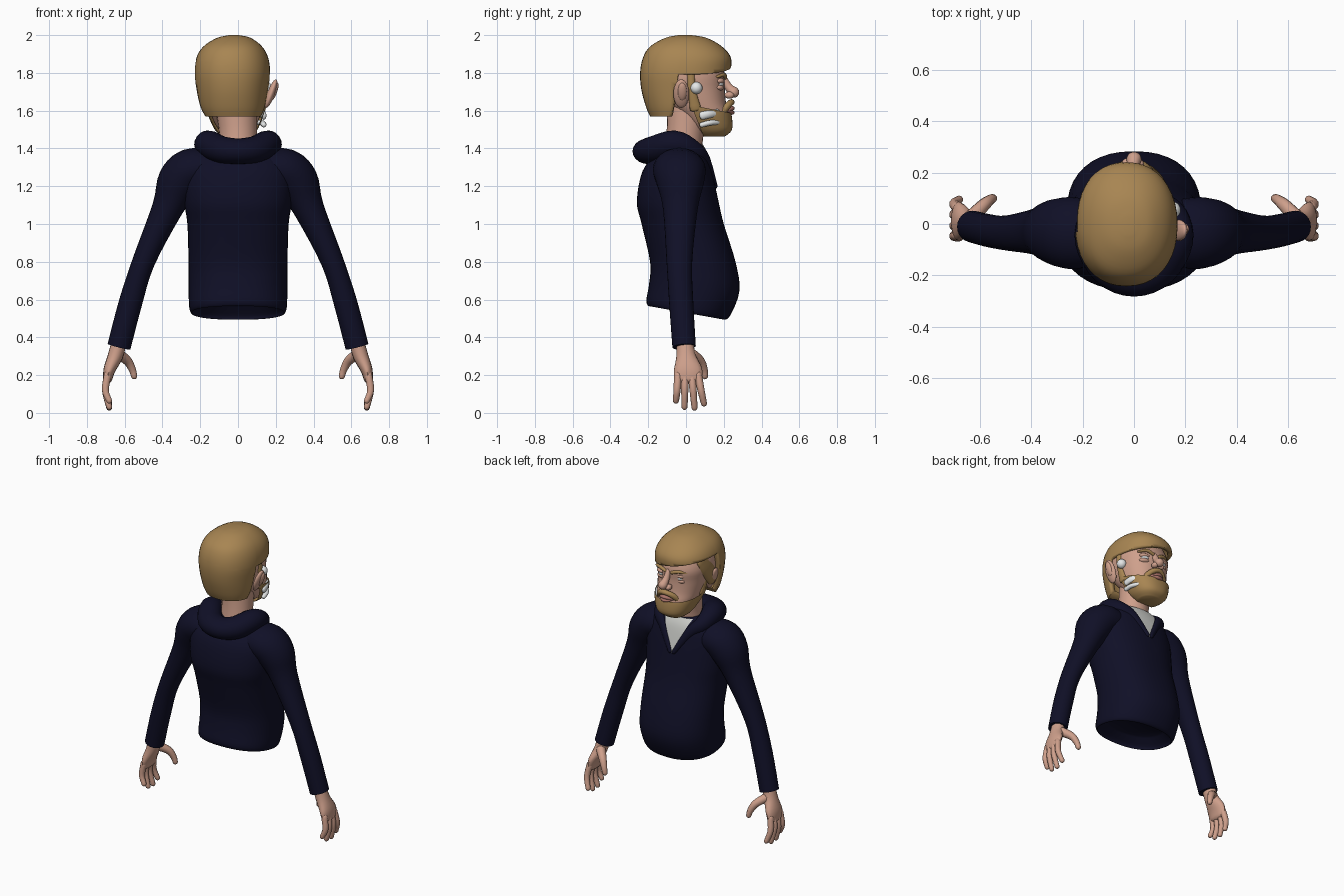
import bpy, bmesh, math
from mathutils import Vector, Matrix

cube = bpy.data.objects.get("Cube")
if cube:
    bpy.data.objects.remove(cube, do_unlink=True)


def material(name, rgb):
    m = bpy.data.materials.new(name)
    m.use_nodes = True
    m.diffuse_color = (*rgb, 1)
    m.node_tree.nodes["Principled BSDF"].inputs["Base Color"].default_value = (*rgb, 1)
    return m


NAVY = material("navy cloth", (0.005, 0.005, 0.02))
SKIN = material("skin", (0.62, 0.35, 0.26))
HAIR = material("sandy hair", (0.39, 0.235, 0.085))
WHITE = material("white", (0.8, 0.82, 0.82))
SHIRT = material("shirt grey", (0.62, 0.63, 0.6))
LIPS = material("lips", (0.4, 0.17, 0.14))


def spline(pts, k):
    """Catmull-Rom interpolation of tuples of any length."""
    out = []
    for i in range(len(pts) - 1):
        a, b, c, d = pts[max(i - 1, 0)], pts[i], pts[i + 1], pts[min(i + 2, len(pts) - 1)]
        for j in range(k):
            t = j / k
            out.append(tuple(q + t * (r - p) / 2 + t * t * (p - 2.5 * q + 2 * r - s / 2)
                             + t ** 3 * (1.5 * (q - r) + (s - p) / 2)
                             for p, q, r, s in zip(a, b, c, d)))
    return out + [pts[-1]]


def skin_rings(rings):
    bm = bmesh.new()
    loops = [[bm.verts.new(p) for p in ring] for ring in rings]
    n = len(loops[0])
    for a, b in zip(loops, loops[1:]):
        for i in range(n):
            bm.faces.new((a[i], a[(i + 1) % n], b[(i + 1) % n], b[i]))
    bm.faces.new(loops[0])
    bm.faces.new(loops[-1])
    bmesh.ops.recalc_face_normals(bm, faces=bm.faces)
    return bm


def finish(name, bm, *mats, angle=50):
    me = bpy.data.meshes.new(name)
    bm.to_mesh(me)
    bm.free()
    ob = bpy.data.objects.new(name, me)
    bpy.context.scene.collection.objects.link(ob)
    for m in mats:
        me.materials.append(m)
    bpy.ops.object.select_all(action="DESELECT")
    bpy.context.view_layer.objects.active = ob
    ob.select_set(True)
    bpy.ops.object.shade_smooth_by_angle(angle=math.radians(angle))
    return ob


def loft(rows, n=40, k=4, power=2.3):
    """Horizontal rounded rings: z, centre x, half width, back y, front y, tilt."""
    rings = []
    for z, cx, hw, yb, yf, tilt in spline(rows, k):
        ring = []
        for i in range(n):
            a = 2 * math.pi * i / n
            c, s = (math.copysign(abs(f) ** (2 / power), f) for f in (math.cos(a), math.sin(a)))
            y = (yb + yf) / 2 + s * (yf - yb) / 2
            ring.append((cx + c * hw, y, z - tilt * y))
        rings.append(ring)
    return skin_rings(rings)


def tube(name, pts, mat, ref=(0, 1, 0), n=14, k=4, rounded=True):
    """Sweep along x, y, z with one radius along ref and one across it."""
    path = spline(pts, k)
    centres = [Vector(p[:3]) for p in path]
    rings = []

    def ring(c, t, ru, rv):
        u = Vector(ref) - t * t.dot(Vector(ref))
        u.normalize()
        v = t.cross(u)
        rings.append([c + u * ru * math.cos(2 * math.pi * i / n)
                      + v * rv * math.sin(2 * math.pi * i / n) for i in range(n)])

    last = len(path) - 1
    for i, p in enumerate(path):
        t = (centres[min(i + 1, last)] - centres[max(i - 1, 0)]).normalized()
        steps = [0]
        if rounded and i == 0:
            steps = [-.95, -.8, -.5, 0]
        elif rounded and i == last:
            steps = [0, .5, .8, .95]
        for a in steps:
            f = math.sqrt(1 - a * a)
            ring(centres[i] + t * a * min(p[3], p[4]), t, p[3] * f, p[4] * f)
    return finish(name, skin_rings(rings), mat)


def ball(name, loc, size, mat, tilt=0):
    bm = bmesh.new()
    bmesh.ops.create_uvsphere(bm, u_segments=20, v_segments=12, radius=1)
    bm.transform(Matrix.Translation(loc) @ Matrix.Rotation(tilt, 4, "Y") @ Matrix.Diagonal((*size, 1)))
    return finish(name, bm, mat)


def cut(bm, point, normal, keep=True, faces=None):
    """Slice along a plane; drop the side the normal points to unless keep."""
    fs = list(faces or bm.faces)
    geom = fs + list({e for f in fs for e in f.edges}) + list({v for f in fs for v in f.verts})
    bmesh.ops.bisect_plane(bm, geom=geom, plane_co=point, plane_no=normal, clear_outer=not keep)


# Sweater body with recessed hem and a V of shirt
bm = loft([(.60, 0, .18, -.13, .16, .18), (.55, 0, .235, -.19, .2, .18), (.53, 0, .245, -.2, .205, .18),
           (.56, 0, .258, -.21, .235, .18), (.67, 0, .262, -.195, .283, .08), (.8, 0, .262, -.19, .262, 0),
           (1.0, 0, .268, -.235, .2, 0), (1.12, 0, .285, -.26, .172, 0), (1.28, 0, .285, -.23, .138, 0),
           (1.37, 0, .23, -.16, .115, 0), (1.42, 0, .15, -.1, .09, 0)])
for s in (1, -1):
    front = [f for f in bm.faces if f.calc_center_median().y > 0 and f.calc_center_median().z > 1.1]
    cut(bm, (0, 0, 1.19), (s, 0, -.45), faces=front)
for f in bm.faces:
    c = f.calc_center_median()
    f.material_index = int(c.y > .03 and abs(c.x) < (c.z - 1.19) * .45)
finish("sweater_body", bm, NAVY, SHIRT)

# Hood rolled around the neck
side = [(.16, -.06, 1.425, .07, .072), (.155, .04, 1.385, .055, .05),
        (.1, .1, 1.335, .035, .028), (.015, .155, 1.2, .014, .012)]
rear = [(.095, -.165, 1.395, .072, .08), (0, -.2, 1.385, .068, .083)]
half = [(-p[0], *p[1:]) for p in side[::-1] + rear[:1]]
tube("hood", half + rear[::-1] + side, NAVY, ref=(0, 0, 1), n=20)

# Arms and hands
for s, word in ((1, "left"), (-1, "right")):
    def arm(part, pts, mat, **kw):
        tube(f"{word}_{part}", [(s * p[0], *p[1:]) for p in pts], mat, **kw)

    arm("sleeve", [(.15, -.04, 1.29, .13, .1), (.25, -.035, 1.285, .14, .115), (.315, -.03, 1.215, .125, .115),
                   (.375, -.03, 1.08, .092, .082), (.5, -.035, .8, .068, .06), (.57, -.025, .58, .064, .062),
                   (.63, -.01, .35, .062, .062)], NAVY, n=24, rounded=False)
    arm("palm", [(.63, -.005, .37, .045, .04), (.65, 0, .3, .052, .04), (.68, .01, .23, .075, .032),
                 (.69, .012, .18, .072, .024)], SKIN, n=16)
    for name, top, tip, end in (("little", -.042, -.053, .065), ("ring", -.005, -.008, .032),
                                ("middle", .03, .045, .028), ("index", .064, .095, .05)):
        arm(name + "_finger", [(.69, top, .2, .021, .021), (.702, (top + tip) / 2, .12, .019, .019),
                               (.682, tip, end, .016, .016)], SKIN, n=10)
    arm("thumb", [(.63, .03, .31, .03, .03), (.585, .075, .275, .025, .025),
                  (.56, .095, .23, .02, .02), (.55, .1, .195, .017, .017)], SKIN, n=10)

# Neck and head
tube("neck", [(0, -.02, 1.34, .1, .105), (0, -.005, 1.48, .098, .1), (-.01, .01, 1.62, .11, .11)], SKIN, n=24)
jaw = [(1.475, -.01, .06, .08, .19, 0), (1.51, -.01, .1, .03, .228, 0), (1.58, -.012, .132, -.04, .228, 0),
       (1.64, -.015, .15, -.1, .212, 0)]
finish("head", loft(jaw + [(1.72, -.02, .166, -.16, .205, 0), (1.8, -.025, .175, -.19, .205, 0),
                           (1.9, -.025, .15, -.16, .16, 0), (1.95, -.025, .09, -.1, .1, 0)]), SKIN)

# Beard shell over the jaw, trimmed along the cheek and behind the jaw
bm = loft([(z - .012, cx, hw + .012, yb - .01, yf + .015, 0) for z, cx, hw, yb, yf, _ in jaw])
cut(bm, (0, .05, 1.625), (0, .2, 1), keep=False)
cut(bm, (0, .03, 1.62), (0, -1, -.4), keep=False)
finish("beard", bm, HAIR)
tube("moustache", [(-.09, .175, 1.57, .018, .015), (-.055, .22, 1.625, .018, .017), (-.005, .24, 1.645, .016, .018),
                   (.045, .22, 1.625, .018, .017), (.08, .175, 1.57, .018, .015)], HAIR, ref=(0, 0, 1))
for name, z in (("upper_lip", 1.613), ("lower_lip", 1.59)):
    tube(name, [(-.05, .215, 1.6, .008, .012), (-.005, .242, z, .012, .016),
                (.04, .215, 1.6, .008, .012)], LIPS, ref=(0, 0, 1))

# Hair cap: cut away around the face, fringe sloping to the parting
bm = loft([(1.57, -.025, .15, -.19, .1, 0), (1.62, -.028, .175, -.212, .18, 0), (1.71, -.03, .192, -.236, .225, 0),
           (1.8, -.03, .2, -.243, .235, 0), (1.88, -.03, .19, -.228, .238, 0), (1.94, -.028, .155, -.19, .19, 0),
           (1.985, -.022, .09, -.11, .11, 0), (2.0, -.02, .025, -.04, .03, 0)], power=2.2)
fringe, nape = Vector((.2, 0, 1)), Vector((0, 1, -.15))
edge, behind = Vector((0, 0, 1.825)), Vector((0, -.06, 1.66))
cut(bm, edge, fringe)
cut(bm, behind, nape)
gone = [f for f in bm.faces if (f.calc_center_median() - edge).dot(fringe) < 0
        and (f.calc_center_median() - behind).dot(nape) > 0]
bmesh.ops.delete(bm, geom=gone, context="FACES")
hair = finish("hair", bm, HAIR)
thick = hair.modifiers.new("thickness", "SOLIDIFY")
thick.thickness = .03
tube("parted_lock", [(-.17, .08, 1.86, .05, .02), (-.185, .03, 1.78, .06, .022),
                     (-.185, -.02, 1.68, .04, .02)], HAIR)

# Features on both sides of the face
for s, word in ((1, "left"), (-1, "right")):
    x0 = -.012
    tube(f"{word}_sideburn", [(x0 + s * .16, .025, 1.83, .022, .012), (x0 + s * .158, .03, 1.72, .02, .014),
                              (x0 + s * .145, .05, 1.61, .03, .014)], HAIR)
    ball(f"{word}_ear", (-.005 + s * .18, -.025, 1.69), (.02, .042, .08), SKIN, s * .35)
    ball(f"{word}_ear_hollow", (.003 + s * .19, -.02, 1.7), (.014, .024, .05), SKIN, s * .35)
    ball(f"{word}_eye", (x0 + s * .068, .172, 1.742), (.03, .028, .02), WHITE)
    ball(f"{word}_upper_lid", (x0 + s * .068, .172, 1.757), (.04, .031, .018), SKIN)
    ball(f"{word}_lower_lid", (x0 + s * .068, .17, 1.722), (.04, .03, .018), SKIN)
    ball(f"{word}_nostril", (-.005 + s * .024, .23, 1.682), (.02, .026, .019), SKIN)
    tube(f"{word}_eyebrow", [(x0 + s * .025, .205, 1.775, .011, .012), (x0 + s * .07, .2, 1.79, .011, .012),
                             (x0 + s * .115, .168, 1.78, .007, .01)], HAIR, ref=(0, 0, 1))

tube("nose", [(-.005, .195, 1.775, .018, .02), (-.003, .225, 1.725, .022, .022),
              (0, .252, 1.698, .03, .03)], SKIN, ref=(1, 0, 0))

# White pieces on the left cheek
ball("cheek_bead", (.15, .055, 1.72), (.032, .032, .032), WHITE)
for name, z, r in (("upper_teeth", 1.583, .022), ("lower_teeth", 1.535, .014)):
    tube(name, [(.137, .085, z - .01, r, .014), (.128, .125, z, r, .016), (.1, .168, z + .004, r, .014)],
         WHITE, ref=(0, 0, 1))
